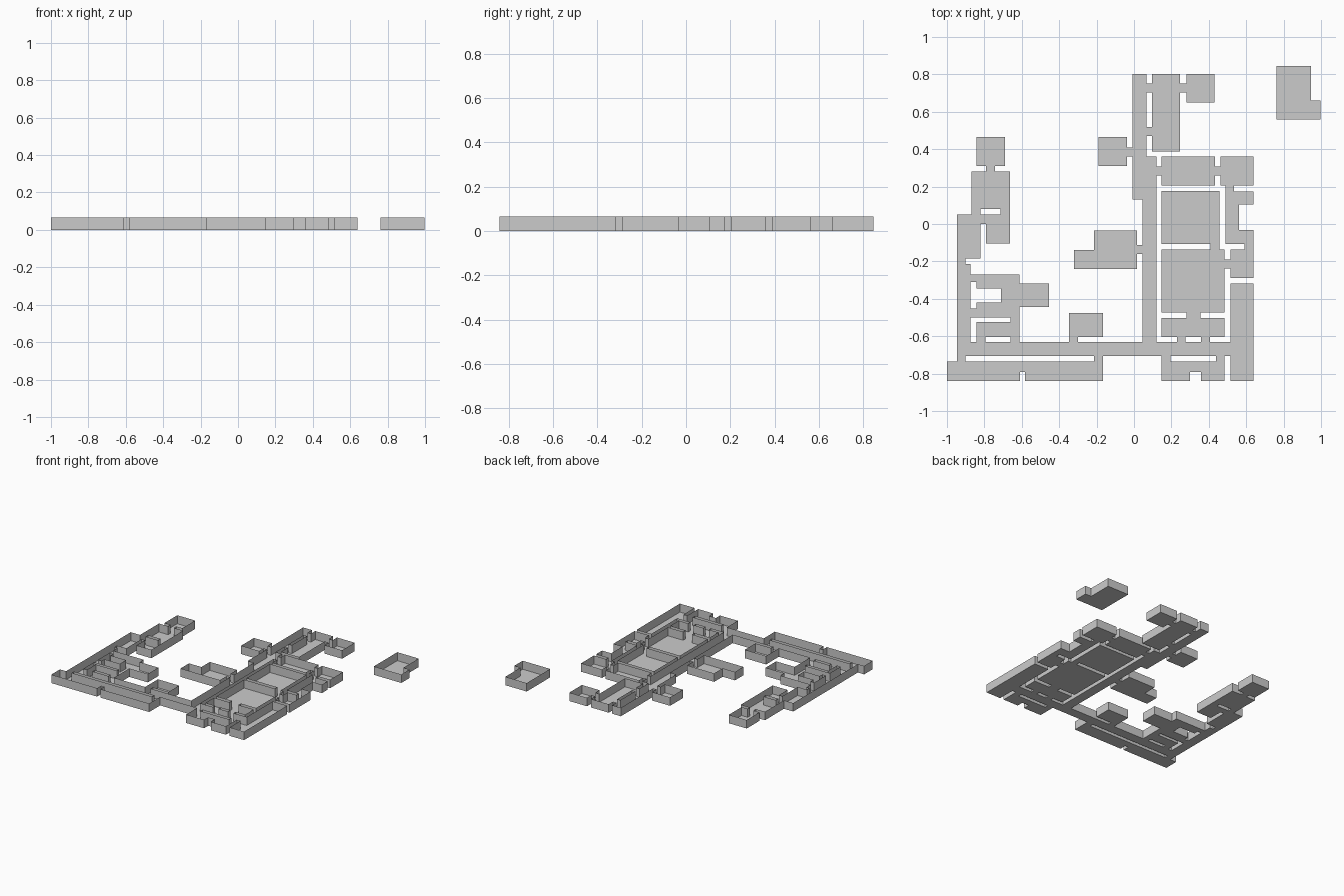
import bpy, bmesh

H = 0.065  # wall height

# Each wing is a set of floor rectangles (x0, x1, y0, y1): rooms, halls and doorways
wings = {}

wings["west_wing"] = [
    (-.842, -.69, .31, .465), (-.79, -.742, .28, .31),            # north room, door
    (-.868, -.663, .08, .28),                                     # ring room
    (-.868, -.82, 0, .08), (-.715, -.663, 0, .08), (-.868, -.663, 0, .05),
    (-.79, -.663, -.105, 0), (-.947, -.82, -.185, .05),
    (-.947, -.9, -.215, -.185), (-.947, -.873, -.632, -.215),     # west hall
    (-.873, -.842, -.31, -.27), (-.842, -.613, -.345, -.27),      # c-shaped room
    (-.71, -.613, -.42, -.345), (-.842, -.613, -.5, -.42),
    (-.873, -.842, -.5, -.453), (-.613, -.455, -.445, -.318),
    (-.66, -.613, -.525, -.5), (-.842, -.613, -.605, -.525),      # lower room
    (-.842, -.795, -.632, -.605), (-.66, -.613, -.632, -.605),
]

wings["south_hall"] = [
    (-.947, .517, -.707, -.632),                                  # long hall
    (-.947, -.9, -.735, -.707), (-.215, -.167, -.735, -.707),     # doors
    (-1, -.167, -.79, -.735),                                     # gallery with notch
    (-1, -.61, -.84, -.79), (-.583, -.167, -.84, -.79),
    (-.347, -.3, -.632, -.605), (-.347, -.167, -.605, -.477),     # side room
    (.148, .195, -.735, -.707), (.438, .485, -.735, -.707),
    (.148, .485, -.79, -.735),
    (.148, .299, -.84, -.79), (.357, .485, -.84, -.79),
]

wings["north_wing"] = [
    (.045, .12, -.632, .13), (-.008, .12, .13, .36), (-.008, .067, .36, .803),
    (-.037, -.008, .362, .41), (-.19, -.037, .31, .465),          # west closet
    (.015, .045, -.16, -.112), (-.215, .015, -.24, -.035),        # inner room
    (-.32, -.215, -.24, -.138),
    (.067, .095, .47, .518), (.067, .095, .702, .75),             # tower room
    (.095, .247, .388, .803), (.247, .28, .702, .75), (.28, .43, .65, .803),
]

wings["east_wing"] = [
    (.12, .148, .26, .308), (.148, .433, .205, .36),              # top rooms
    (.433, .462, .26, .308), (.462, .64, .205, .36),
    (.49, .535, .175, .205), (.49, .64, .105, .175),              # c-shaped room
    (.49, .562, -.033, .105), (.49, .64, -.107, -.033),
    (.592, .64, -.137, -.107), (.517, .64, -.288, -.137),
    (.485, .517, -.238, -.19),
    (.148, .458, -.107, .177), (.41, .458, -.137, -.107),         # great rooms
    (.148, .485, -.472, -.137), (.28, .355, -.502, -.472),
    (.148, .485, -.605, -.502), (.23, .275, -.632, -.605), (.358, .405, -.632, -.605),
    (.517, .64, -.84, -.317),                                     # east hall
]

wings["detached_room"] = [(.763, .945, .56, .845), (.945, .997, .56, .66)]

# Shared grid so walls appear only on the outline of the whole plan
rects = [r for w in wings.values() for r in w]
xs = sorted({v for r in rects for v in r[:2]})
ys = sorted({v for r in rects for v in r[2:]})


def cells(group):
    return {(i, j) for x0, x1, y0, y1 in group
            for i in range(xs.index(x0), xs.index(x1))
            for j in range(ys.index(y0), ys.index(y1))}


plan = cells(rects)
done = set()


def build(name, group):
    bm = bmesh.new()

    def face(*pts):
        bm.faces.new([bm.verts.new(p) for p in pts])

    mine = cells(group) - done
    done.update(mine)
    for i, j in mine:
        c = [(xs[i], ys[j]), (xs[i + 1], ys[j]), (xs[i + 1], ys[j + 1]), (xs[i], ys[j + 1])]
        face(*[(x, y, 0) for x, y in c])                          # floor
        for k, (di, dj) in enumerate([(0, -1), (1, 0), (0, 1), (-1, 0)]):
            if (i + di, j + dj) not in plan:                      # wall
                a, b = c[k], c[(k + 1) % 4]
                face((*b, 0), (*a, 0), (*a, H), (*b, H))
    bmesh.ops.remove_doubles(bm, verts=bm.verts, dist=1e-5)
    me = bpy.data.meshes.new(name)
    bm.to_mesh(me)
    bm.free()
    bpy.context.collection.objects.link(bpy.data.objects.new(name, me))


for name, group in wings.items():
    build(name, group)
